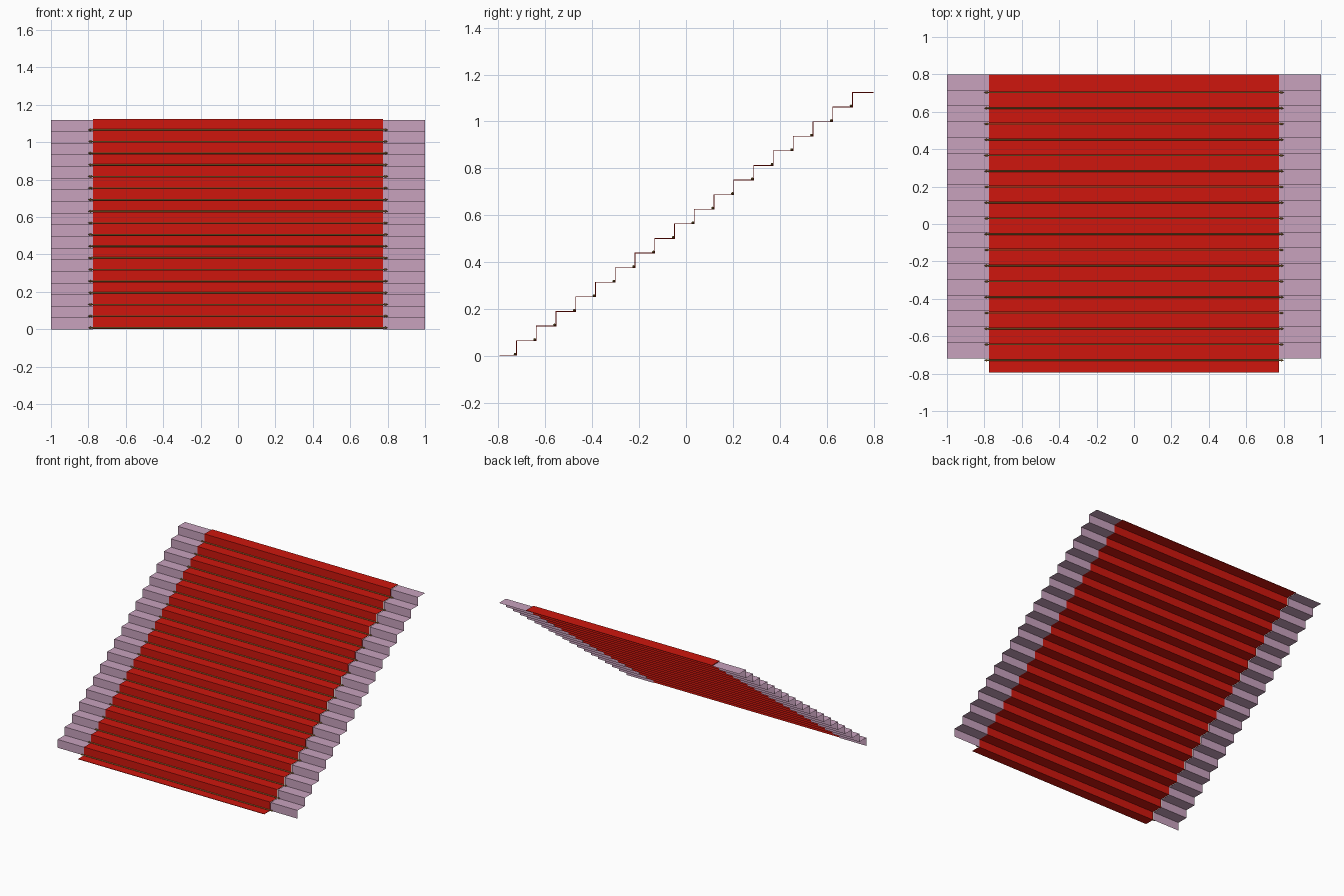
import bpy, bmesh, math

if "Cube" in bpy.data.objects:
    bpy.data.objects.remove(bpy.data.objects["Cube"])

N = 18                    # steps
RISE = 1.12 / N
Y0, Y1 = -0.718, 0.798    # first riser, back edge
RUN = (Y1 - Y0) / N
HALF = 0.775              # carpet half width


def material(name, rgb):
    m = bpy.data.materials.new(name)
    m.diffuse_color = (*rgb, 1)
    m.use_nodes = True
    m.node_tree.nodes["Principled BSDF"].inputs["Base Color"].default_value = m.diffuse_color
    return m


def make(name, bm, mat):
    me = bpy.data.meshes.new(name)
    bm.to_mesh(me)
    bm.free()
    ob = bpy.data.objects.new(name, me)
    bpy.context.collection.objects.link(ob)
    me.materials.append(mat)
    return ob


def stair_line(dy, dz, start=None):
    # zigzag (y, z) profile of the flight, shifted by dy, dz
    pts = [(start if start is not None else Y0 + dy, dz)]
    for k in range(N):
        y = Y0 + k * RUN + dy
        if k or start is not None:
            pts.append((y, k * RISE + dz))
        pts.append((y, (k + 1) * RISE + dz))
    pts.append((Y1, N * RISE + dz))
    return pts


def add_sheet(bm, pts, x0, x1):
    rows = [(bm.verts.new((x0, y, z)), bm.verts.new((x1, y, z))) for y, z in pts]
    for (a, b), (c, d) in zip(rows, rows[1:]):
        bm.faces.new((a, b, d, c))
    return rows


lilac = material("lilac_stone", (0.58, 0.36, 0.51))
red = material("red_carpet", (0.62, 0.008, 0.004))
brass = material("dark_brass", (0.36, 0.2, 0.04))

# Exposed stair strips on both sides of the carpet
bm = bmesh.new()
for x0, x1 in ((-1, -HALF), (HALF, 1)):
    add_sheet(bm, stair_line(0, 0), x0, x1)
make("stair_steps", bm, lilac)

# Thin carpet runner, lying just above the steps and onto the floor
bm = bmesh.new()
top = add_sheet(bm, stair_line(-0.006, 0.005, -0.795), -HALF, HALF)
low = add_sheet(bm, stair_line(-0.003, 0.002, -0.795), -HALF, HALF)
for side in (0, 1):
    for i in range(len(top) - 1):
        bm.faces.new((top[i][side], top[i + 1][side], low[i + 1][side], low[i][side]))
for i in (0, -1):
    bm.faces.new((top[i][0], top[i][1], low[i][1], low[i][0]))
bmesh.ops.recalc_face_normals(bm, faces=bm.faces)
make("carpet_runner", bm, red)

# Carpet rods with pointed finials, one at the foot of every riser
ROD = [(-0.802, 0.0006), (-0.79, 0.006), (-0.78, 0.0035),
       (0.78, 0.0035), (0.79, 0.006), (0.802, 0.0006)]
SEG = 8
bm = bmesh.new()
for k in range(N):
    cy, cz = Y0 + k * RUN - 0.0105, k * RISE + 0.0085
    rings = [[bm.verts.new((x, cy + r * math.cos(2 * math.pi * i / SEG),
                            cz + r * math.sin(2 * math.pi * i / SEG)))
              for i in range(SEG)] for x, r in ROD]
    for a, b in zip(rings, rings[1:]):
        for i in range(SEG):
            j = (i + 1) % SEG
            bm.faces.new((a[i], a[j], b[j], b[i]))
    bm.faces.new(rings[0])
    bm.faces.new(rings[-1])
bmesh.ops.recalc_face_normals(bm, faces=bm.faces)
make("carpet_rods", bm, brass)
